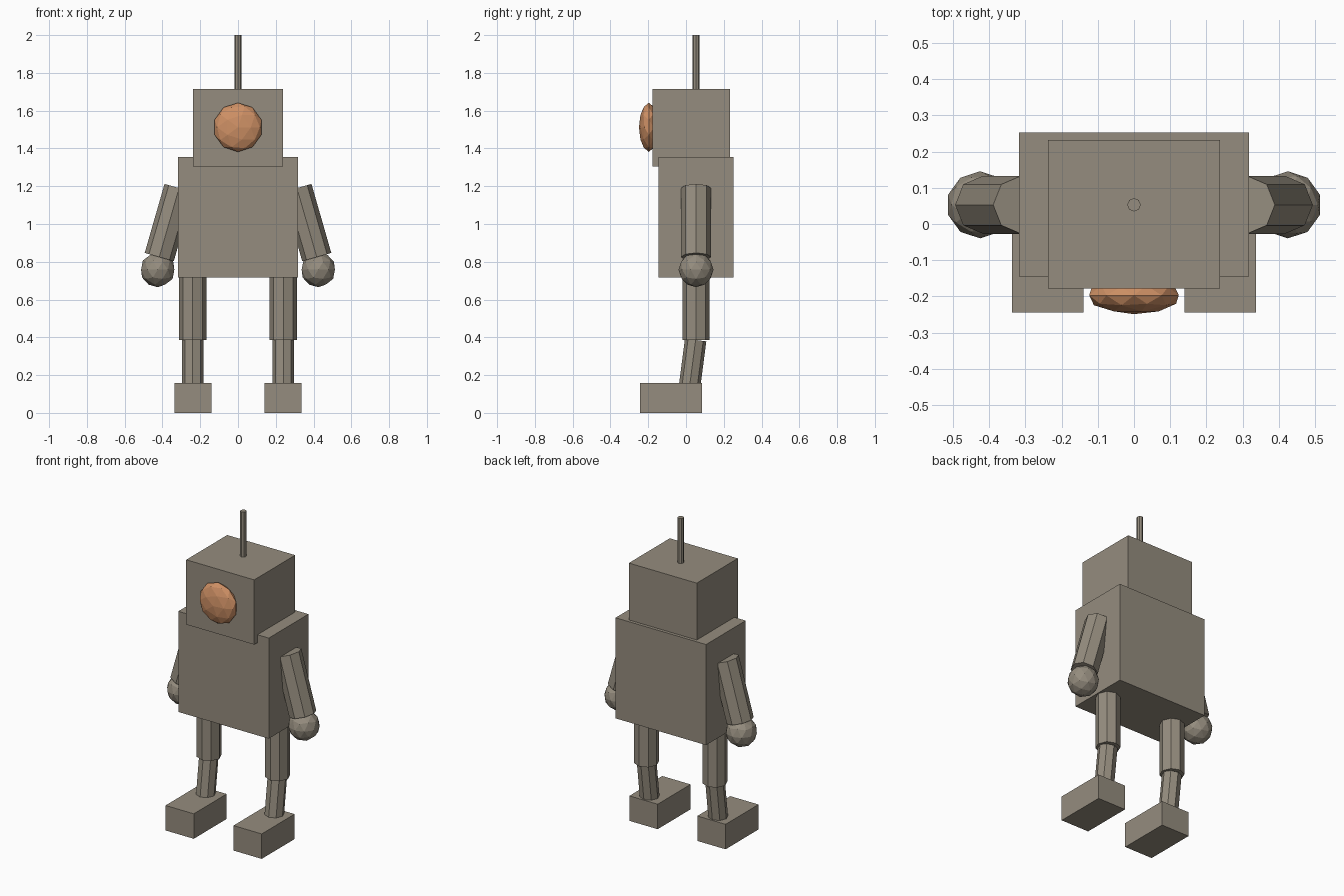
import bpy
from math import radians
from mathutils import Vector

if "Cube" in bpy.data.objects:
    bpy.data.objects.remove(bpy.data.objects["Cube"])


def material(name, rgb):
    m = bpy.data.materials.new(name)
    m.diffuse_color = (*rgb, 1)
    m.use_nodes = True
    m.node_tree.nodes["Principled BSDF"].inputs["Base Color"].default_value = m.diffuse_color
    return m


METAL = material("warm grey metal", (0.30, 0.265, 0.21))
ORANGE = material("copper orange", (0.62, 0.28, 0.13))


def finish(name, mat):
    ob = bpy.context.object
    ob.name = name
    ob.data.materials.append(mat)
    return ob


def box(name, lo, hi):
    lo, hi = Vector(lo), Vector(hi)
    bpy.ops.mesh.primitive_cube_add(size=1, location=(lo + hi) / 2)
    ob = finish(name, METAL)
    ob.scale = hi - lo


def rod(name, top, bottom, radius):
    # eight-sided rod, tilted by the shortest turn from vertical
    top, bottom = Vector(top), Vector(bottom)
    axis = top - bottom
    bpy.ops.mesh.primitive_cylinder_add(vertices=8, radius=radius, depth=axis.length,
                                        location=(top + bottom) / 2)
    ob = finish(name, METAL)
    ob.rotation_mode = 'QUATERNION'
    ob.rotation_quaternion = Vector((0, 0, 1)).rotation_difference(axis)


def ball(name, loc, radius, mat):
    bpy.ops.mesh.primitive_ico_sphere_add(subdivisions=2, radius=radius, location=loc)
    return finish(name, mat)


CY = 0.053  # depth of the limb centre line

# Body, head and antenna
box("torso", (-0.317, -0.145, 0.718), (0.317, 0.252, 1.355))
box("head", (-0.238, -0.178, 1.305), (0.238, 0.232, 1.715))
rod("antenna", (0, CY, 2.0), (0, CY, 1.69), 0.0185)

# Single flattened eye, pole facing forward
eye = ball("eye", (0, -0.197, 1.512), 0.13, ORANGE)
eye.rotation_euler.x = radians(90)
eye.scale.z = 0.4

# Limbs on both sides
for side, s in (("left", -1), ("right", 1)):
    rod(side + "_arm", (s * 0.312, CY, 1.19), (s * 0.417, CY, 0.825), 0.08)
    ball(side + "_hand", (s * 0.425, CY, 0.758), 0.0925, METAL)
    rod(side + "_upper_leg", (s * 0.24, CY, 0.74), (s * 0.24, CY, 0.385), 0.072)
    rod(side + "_lower_leg", (s * 0.24, 0.051, 0.386), (s * 0.24, 0.015, 0.11), 0.057)
    x = sorted((s * 0.139, s * 0.337))
    box(side + "_foot", (x[0], -0.244, 0), (x[1], 0.085, 0.158))
